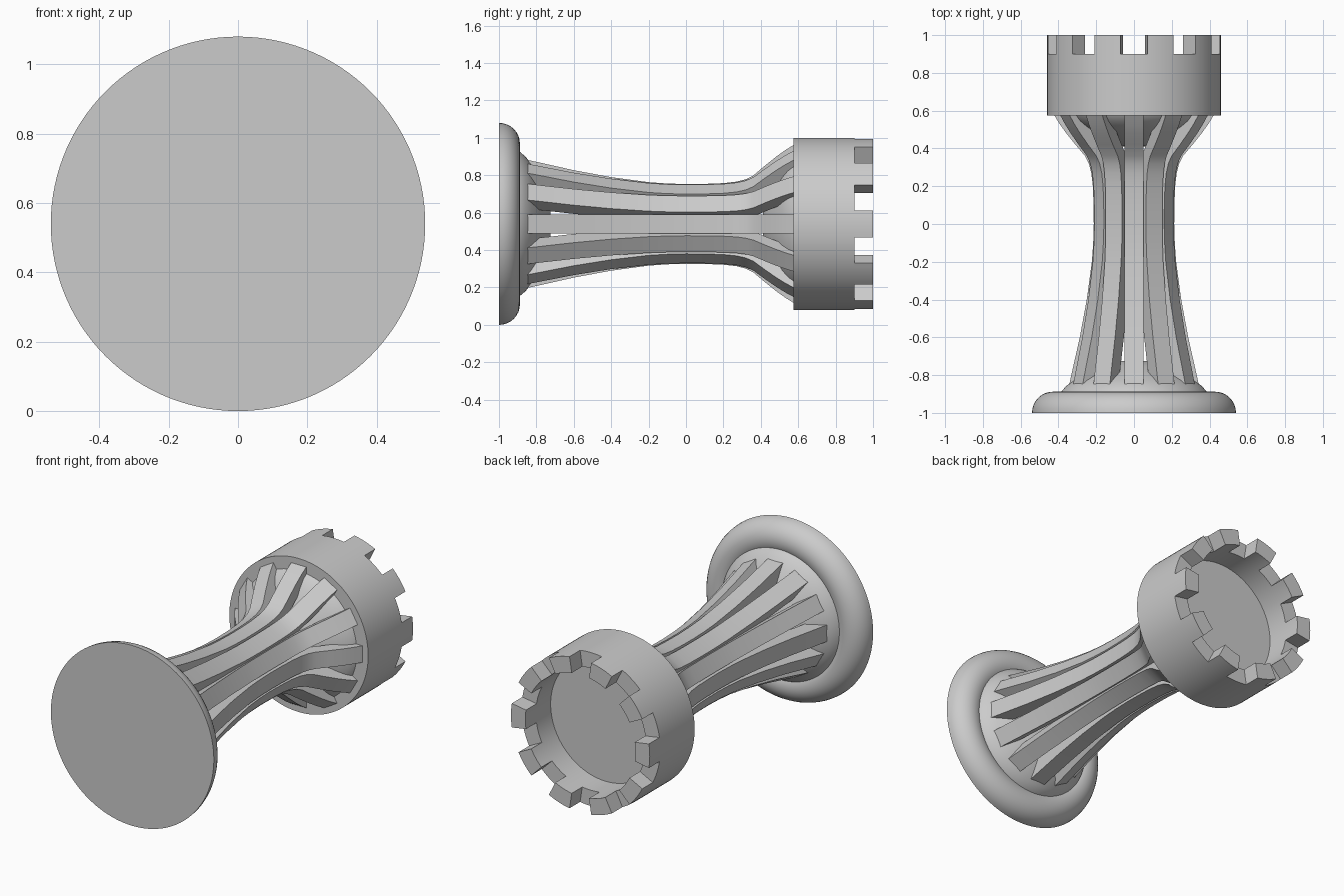
import bpy, bmesh, math
from mathutils import Matrix, Vector

cube = bpy.data.objects.get("Cube")
if cube:
    bpy.data.objects.remove(cube, do_unlink=True)

AXIS_Z = 0.54      # height of the lying tower's axis, which runs along y
SEGMENTS = 120
RIBS = 12
MERLONS = 10

grey = bpy.data.materials.new("stone grey")
grey.use_nodes = True
grey.diffuse_color = (0.6, 0.6, 0.6, 1)
grey.node_tree.nodes["Principled BSDF"].inputs["Base Color"].default_value = (0.6, 0.6, 0.6, 1)


def finish(bm, name):
    bmesh.ops.recalc_face_normals(bm, faces=bm.faces)
    mesh = bpy.data.meshes.new(name)
    bm.to_mesh(mesh)
    bm.free()
    mesh.materials.append(grey)
    obj = bpy.data.objects.new(name, mesh)
    obj.location.z = AXIS_Z
    bpy.context.collection.objects.link(obj)
    bpy.ops.object.select_all(action='DESELECT')
    obj.select_set(True)
    bpy.context.view_layer.objects.active = obj
    bpy.ops.object.shade_smooth_by_angle(angle=math.radians(30))
    return obj


def lathe(profile):
    """Spin a (radius, y) profile about the y axis."""
    bm = bmesh.new()
    verts = [bm.verts.new((0, y, r)) for r, y in profile]
    edges = [bm.edges.new(pair) for pair in zip(verts, verts[1:])]
    bmesh.ops.spin(bm, geom=verts + edges, cent=(0, 0, 0), axis=(0, 1, 0),
                   angle=math.tau, steps=SEGMENTS)
    bmesh.ops.remove_doubles(bm, verts=bm.verts, dist=0.0001)
    return bm


# Rounded base: half torus ring on a flat disc
arc = [math.pi * i / 16 for i in range(13)]
ring = [(0.43 + 0.11 * math.cos(a), -1 + 0.112 * math.sin(a)) for a in arc]
finish(lathe([(0, -1)] + ring + [(0, ring[-1][1])]), "base")

# Domes that the ribs grow from, one on the base and one under the crown
dome = [(0.395, -0.02), (0.385, 0), (0.36, 0.03), (0.32, 0.06), (0.25, 0.1),
        (0.17, 0.137), (0.1, 0.163), (0, 0.165)]
for name, start, way in (("base_dome", -0.888, 1), ("crown_dome", 0.575, -1)):
    finish(lathe([(0, start - 0.02 * way)] + [(r, start + way * h) for r, h in dome]), name)

# Crown: cup with battlements raised from its rim
bm = lathe([(0, 0.76), (0.365, 0.76), (0.365, 0.9), (0.46, 0.9), (0.46, 0.575), (0, 0.575)])
step = 360 / MERLONS
tops = []
for f in bm.faces:
    c = f.calc_center_median()
    angle = math.degrees(math.atan2(c.x, c.z)) % step
    if c.y > 0.899 and step / 4 < angle < step * 3 / 4:
        tops.append(f)
raised = bmesh.ops.extrude_face_region(bm, geom=tops)["geom"]
bmesh.ops.translate(bm, vec=(0, 0.1, 0),
                    verts=[v for v in raised if isinstance(v, bmesh.types.BMVert)])
finish(bm, "crown")

# Curved ribs of the shaft, as (y, outer radius)
path = [(-0.875, 0.348), (-0.8, 0.332), (-0.6, 0.287), (-0.4, 0.25), (-0.2, 0.223),
        (-0.1, 0.216), (0, 0.213), (0.1, 0.214), (0.2, 0.218), (0.27, 0.226),
        (0.32, 0.239), (0.36, 0.259), (0.42, 0.31), (0.48, 0.358), (0.53, 0.394),
        (0.58, 0.425)]
HALF_WIDTH, DEPTH = 0.05, 0.093
bm = bmesh.new()
for i in range(RIBS):
    turn = Matrix.Rotation(math.tau * i / RIBS, 3, 'Y')
    rings = []
    for y, r in path:
        corners = ((-HALF_WIDTH, r), (HALF_WIDTH, r),
                   (HALF_WIDTH, r - DEPTH), (-HALF_WIDTH, r - DEPTH))
        rings.append([bm.verts.new(turn @ Vector((x, y, z))) for x, z in corners])
    for a, b in zip(rings, rings[1:]):
        for k in range(4):
            n = (k + 1) % 4
            bm.faces.new((a[k], a[n], b[n], b[k]))
    bm.faces.new(rings[0])
    bm.faces.new(rings[-1])
finish(bm, "shaft_ribs")
